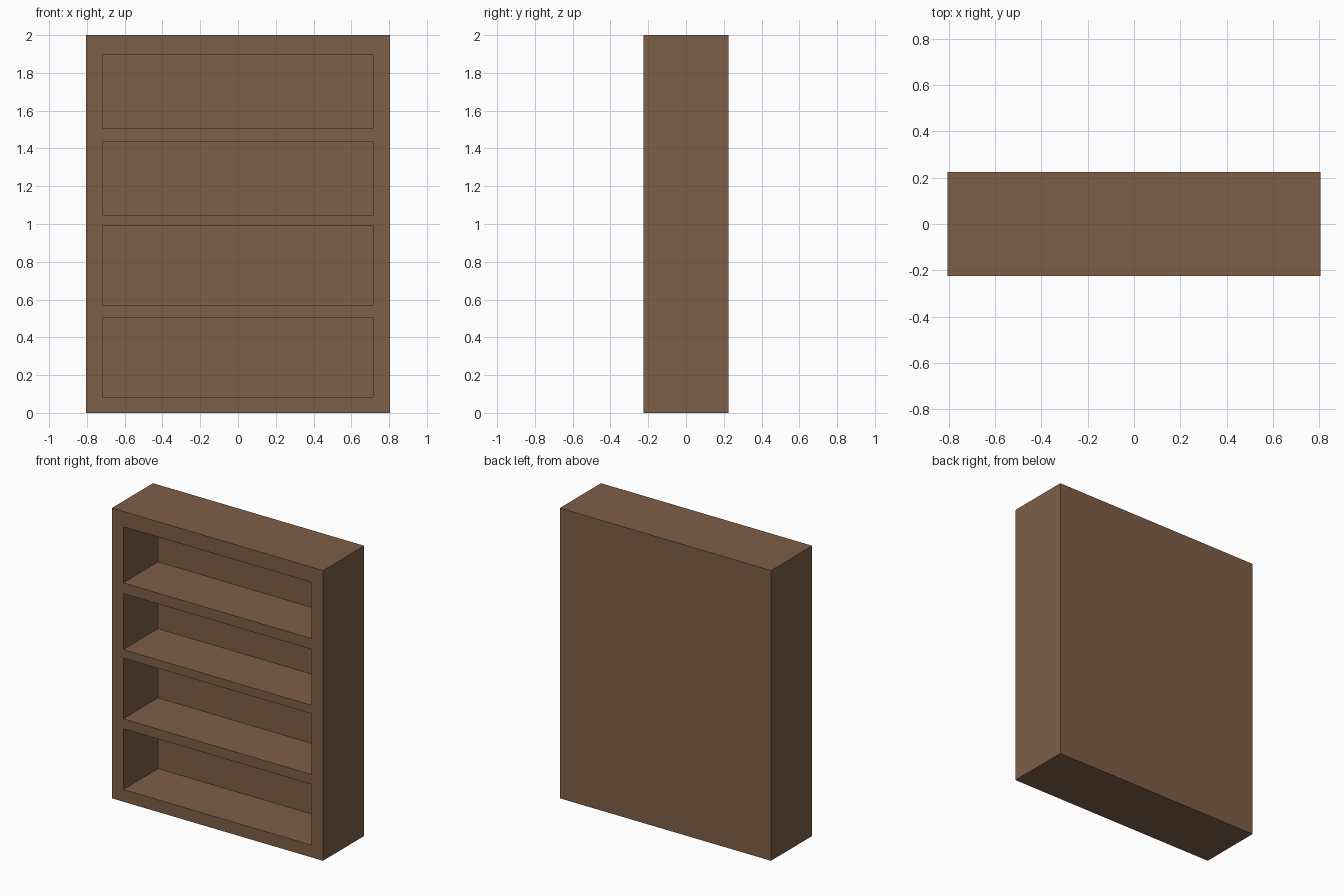
import bpy, bmesh
from mathutils import Matrix

if "Cube" in bpy.data.objects:
    bpy.data.objects.remove(bpy.data.objects["Cube"])

W, D, H = 1.61, 0.448, 2.0           # outer size
OPEN_W = 1.434                       # width of each compartment
BACK_Y = 0.154                       # inner face of the back panel
OPENINGS = [(0.084, 0.503), (0.571, 0.99), (1.048, 1.434), (1.508, 1.895)]


def add_box(bm, x0, x1, y0, y1, z0, z1):
    size = (x1 - x0, y1 - y0, z1 - z0)
    centre = ((x0 + x1) / 2, (y0 + y1) / 2, (z0 + z1) / 2)
    bmesh.ops.create_cube(bm, size=1, matrix=Matrix.Translation(centre) @ Matrix.Diagonal((*size, 1)))


def make_object(name, boxes):
    bm = bmesh.new()
    for b in boxes:
        add_box(bm, *b)
    mesh = bpy.data.meshes.new(name)
    bm.to_mesh(mesh)
    bm.free()
    obj = bpy.data.objects.new(name, mesh)
    bpy.context.collection.objects.link(obj)
    return obj


wood = bpy.data.materials.new("brown_wood")
wood.diffuse_color = (0.212, 0.115, 0.065, 1)
wood.use_nodes = True
wood.node_tree.nodes["Principled BSDF"].inputs["Base Color"].default_value = wood.diffuse_color

# Solid case
case = make_object("bookcase", [(-W / 2, W / 2, -D / 2, D / 2, 0, H)])
case.data.materials.append(wood)

# Four compartments cut from the front, leaving shelves, sides and back
cutter = make_object("compartment_cutter",
                     [(-OPEN_W / 2, OPEN_W / 2, -D, BACK_Y, z0, z1) for z0, z1 in OPENINGS])
cutter.data.materials.append(wood)

cut = case.modifiers.new("compartments", 'BOOLEAN')
cut.operation = 'DIFFERENCE'
cut.solver = 'EXACT'
cut.object = cutter

# Apply the cut and remove the helper
bpy.context.view_layer.objects.active = case
case.select_set(True)
bpy.ops.object.modifier_apply(modifier=cut.name)
bpy.data.objects.remove(cutter)
